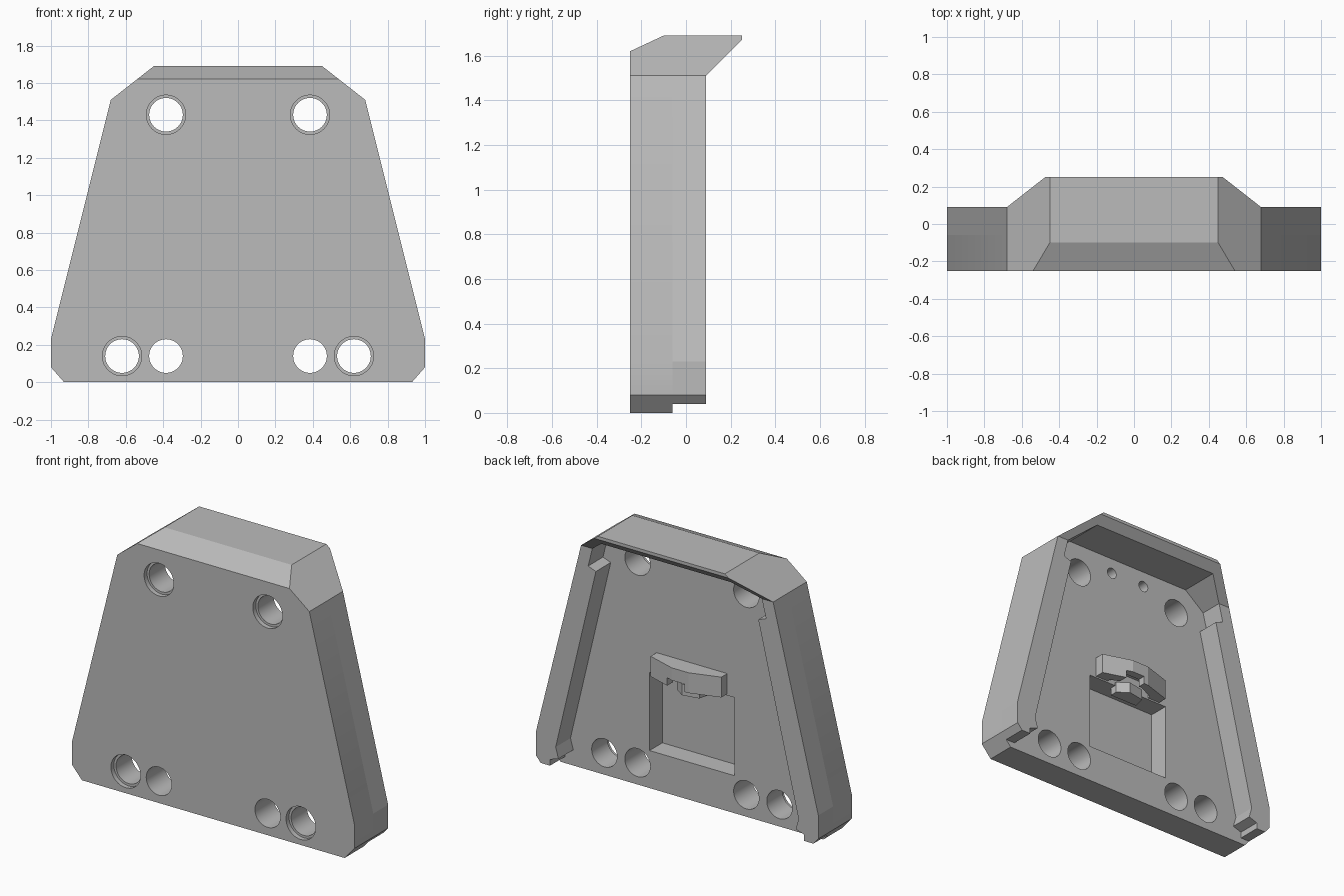
import bpy, bmesh, math
from mathutils import Vector

cube = bpy.data.objects.get("Cube")
if cube:
    bpy.data.objects.remove(cube, do_unlink=True)

grey = bpy.data.materials.new("plain_grey")
grey.use_nodes = True
grey.diffuse_color = (0.5, 0.5, 0.5, 1)
grey.node_tree.nodes["Principled BSDF"].inputs["Base Color"].default_value = (0.5, 0.5, 0.5, 1)

# Extrusion directions: profile (a, b) and depth d become x, y, z
ALONG = {
    "x": lambda a, b, d: (d, a, b),
    "y": lambda a, b, d: (a, d, b),
    "z": lambda a, b, d: (a, b, d),
}


def prism(name, profile, start, end, axis="y"):
    place = ALONG[axis]
    bm = bmesh.new()
    face = bm.faces.new([bm.verts.new(place(a, b, start)) for a, b in profile])
    grown = bmesh.ops.extrude_face_region(bm, geom=[face])["geom"]
    shift = Vector(place(0, 0, end - start))
    bmesh.ops.translate(bm, vec=shift, verts=[v for v in grown if isinstance(v, bmesh.types.BMVert)])
    bmesh.ops.recalc_face_normals(bm, faces=bm.faces)
    mesh = bpy.data.meshes.new(name)
    bm.to_mesh(mesh)
    bm.free()
    mesh.materials.append(grey)
    obj = bpy.data.objects.new(name, mesh)
    bpy.context.collection.objects.link(obj)
    return obj


def box(name, x, y, z):
    return prism(name, [(x[0], z[0]), (x[1], z[0]), (x[1], z[1]), (x[0], z[1])], *y)


def disc(radius, x, z, sides=48):
    turn = math.tau / sides
    return [(x + radius * math.cos(i * turn), z + radius * math.sin(i * turn)) for i in range(sides)]


def mirrored(half):
    return half + [(-a, b) for a, b in reversed(half)]


def cut(target, cutter):
    cutter.hide_render = True
    mod = target.modifiers.new("cut", "BOOLEAN")
    mod.operation = "DIFFERENCE"
    mod.solver = "EXACT"
    mod.object = cutter
    bpy.context.view_layer.objects.active = target
    bpy.ops.object.modifier_apply(modifier=mod.name)
    bpy.data.objects.remove(cutter, do_unlink=True)


FRONT, BACK, RIM = -0.25, -0.06, 0.09

# Main plate with a sloped top front edge
outline = mirrored([(0.93, 0), (1, 0.08), (1, 0.23), (0.68, 1.51), (0.45, 1.69)])
plate = prism("main_plate", outline, FRONT, BACK)
cut(plate, prism("edge_cutter", [(-0.4, 1.55), (FRONT, 1.62), (-0.1, 1.69), (0.05, 1.76), (-0.4, 1.9)], -1.2, 1.2, "x"))

# Bolt holes, some with a shallow counterbore, and blind pin holes
for side in (-1, 1):
    for x, z, bored in ((0.385, 1.43, True), (0.62, 0.14, True), (0.385, 0.14, False)):
        cut(plate, prism("hole_cutter", disc(0.09, side * x, z), -0.4, 0.2))
        if bored:
            cut(plate, prism("bore_cutter", disc(0.105, side * x, z), -0.4, FRONT + 0.03))
    cut(plate, prism("pin_cutter", disc(0.035, side * 0.125, 1.52, 32), BACK - 0.1, 0.1))

# Square pocket in the back
cut(plate, box("pocket_cutter", (-0.3, 0.3), (BACK - 0.13, 0.1), (0.24, 0.74)))

# Side rails with notched ends
rail = [(0.965, 0.04), (1, 0.08), (1, 0.23), (0.68, 1.51), (0.6, 1.51), (0.63, 1.39),
        (0.575, 1.37), (0.86, 0.17), (0.84, 0.1), (0.9, 0.08), (0.9, 0.04)]
for name, side in (("left_rail", 1), ("right_rail", -1)):
    prism(name, [(side * a, b) for a, b in rail], BACK, RIM)

# Overhanging hood, undercut at the back
hood = prism("top_hood", mirrored([(0.6, 1.51), (0.68, 1.51), (0.45, 1.69)])[0:3]
             + [(-0.45, 1.69), (-0.68, 1.51), (-0.6, 1.51), (-0.46, 1.62), (0.46, 1.62)], BACK, 0.25)
cut(hood, prism("undercut_cutter", [(RIM - 0.1, 1.41), (RIM + 0.3, 1.81), (0.6, 1.41)], -1, 1, "x"))

# Catch bracket above the pocket
arch = mirrored([(0.25, BACK), (0.25, 0), (0.06, 0.06)])
bracket = prism("catch_bracket", arch, 0.75, 0.88, "z")
hollow = mirrored([(0.16, BACK - 0.05), (0.16, -0.04), (0.05, 0.01)])
cut(bracket, prism("hollow_cutter", hollow, 0.7, 0.84, "z"))
cut(bracket, box("notch_cutter", (-0.03, 0.1), (-0.03, 0.1), (0.7, 0.8)))

# Small hook under the bracket
hook = [(0.1, -0.1), (0.1, -0.05), (0.03, 0), (-0.08, -0.02), (-0.1, -0.1)]
prism("catch_hook", hook, 0.69, 0.76, "z")

# Smooth hole walls, sharp edges kept
bpy.ops.object.select_all(action="DESELECT")
plate.select_set(True)
bpy.context.view_layer.objects.active = plate
bpy.ops.object.shade_smooth_by_angle(angle=math.radians(20))
